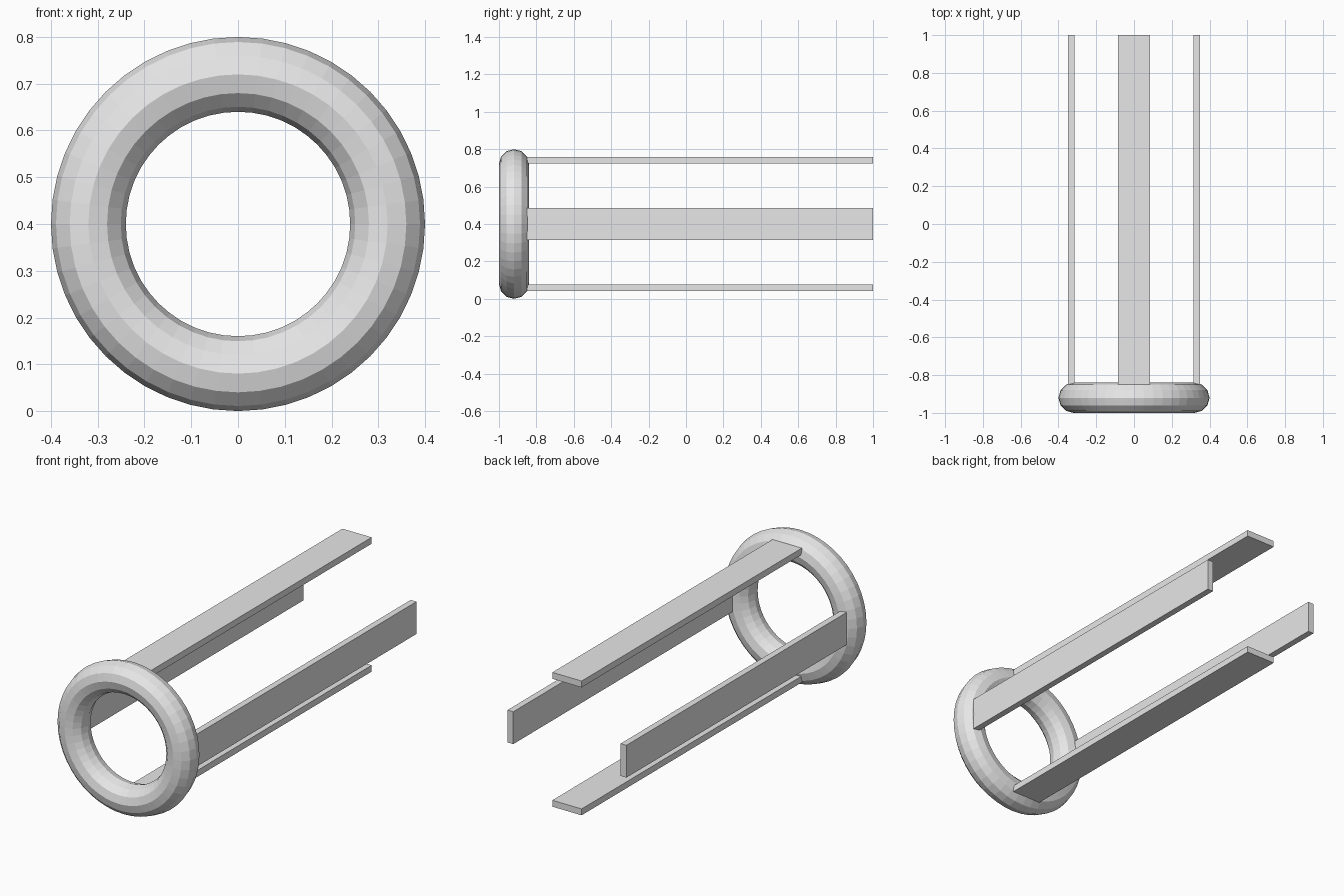
import bpy
import math

default = bpy.data.objects.get("Cube")
if default:
    bpy.data.objects.remove(default, do_unlink=True)

CENTRE_Z = 0.4
RING_Y = -0.92
BAR_START, BAR_END = -0.85, 1.0
BAR_WIDTH, BAR_THICK = 0.172, 0.034

# Single light grey material
grey = bpy.data.materials.new("light_grey")
grey.use_nodes = True
colour = (0.8, 0.8, 0.8, 1)
grey.diffuse_color = colour
for node in grey.node_tree.nodes:
    if node.type == 'BSDF_PRINCIPLED':
        node.inputs["Base Color"].default_value = colour


def finish(name):
    obj = bpy.context.object
    obj.name = name
    obj.data.materials.append(grey)
    return obj


# Front ring, faceted, standing upright
bpy.ops.mesh.primitive_torus_add(
    major_radius=0.32, minor_radius=0.08, major_segments=48, minor_segments=12,
    location=(0, RING_Y, CENTRE_Z), rotation=(math.pi / 2, 0, 0))
finish("front_ring")


# Flat bars running back from the ring, a quarter turn apart
def bar(name, angle, radius):
    bpy.ops.mesh.primitive_cube_add(
        size=1,
        location=(radius * math.cos(angle), (BAR_START + BAR_END) / 2,
                  CENTRE_Z + radius * math.sin(angle)),
        rotation=(0, -angle, 0))
    bpy.context.object.scale = (BAR_THICK, BAR_END - BAR_START, BAR_WIDTH)
    finish(name)


for i, name in enumerate(("left_bar", "top_bar", "right_bar", "bottom_bar")):
    bar(name, i * math.pi / 2, 0.34 if i % 2 else 0.333)
